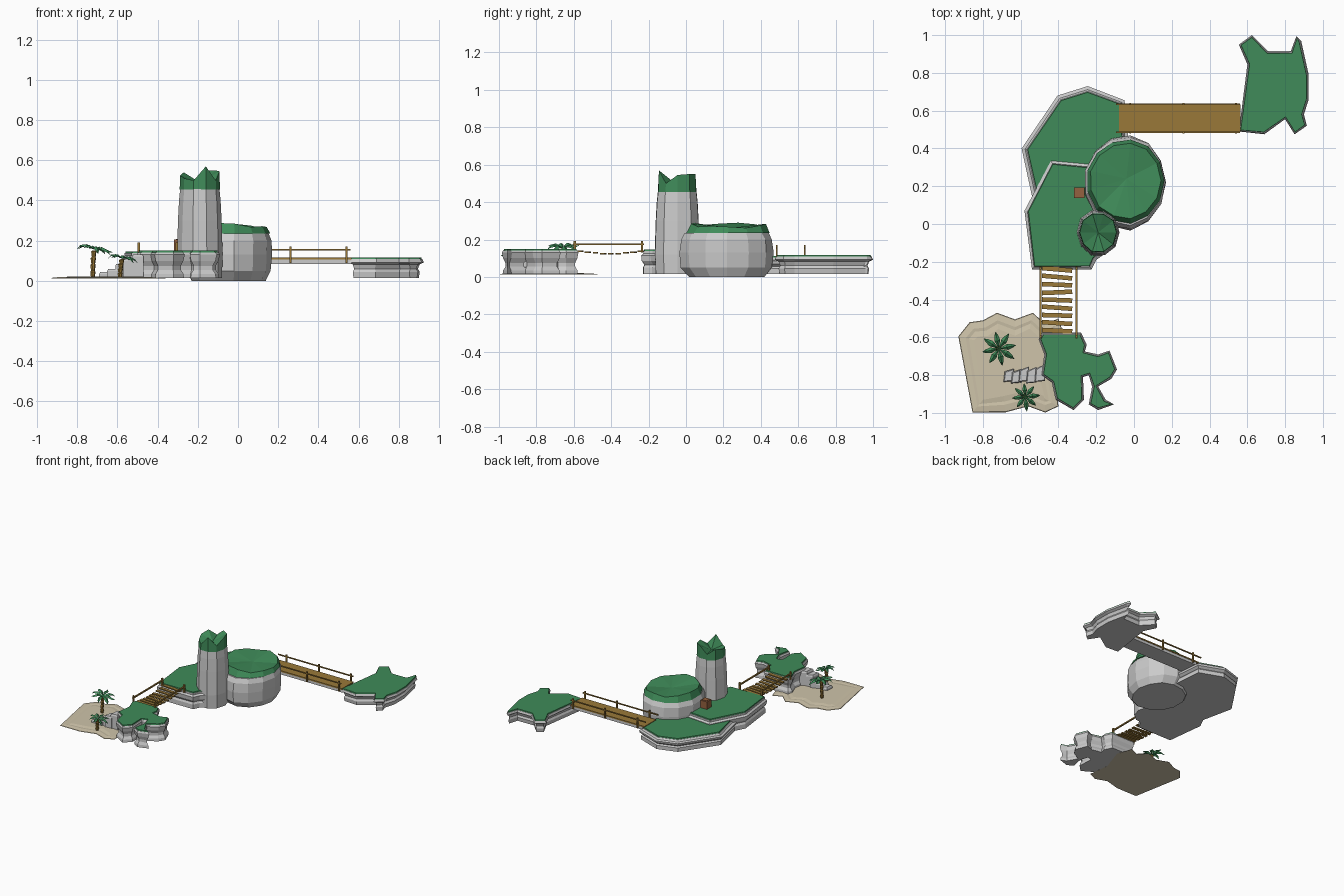
import bpy, bmesh, math, random
from mathutils import Vector

if "Cube" in bpy.data.objects:
    bpy.data.objects.remove(bpy.data.objects["Cube"])

random.seed(4)

def mat(name, c):
    m = bpy.data.materials.new(name)
    m.diffuse_color = (*c, 1)
    m.use_nodes = True
    m.node_tree.nodes["Principled BSDF"].inputs["Base Color"].default_value = m.diffuse_color
    return m

GRASS = mat("grass", (0.05, 0.26, 0.10))
WOOD = mat("wood", (0.32, 0.19, 0.04))
SAND = mat("sand", (0.62, 0.55, 0.40))
CRATE = mat("crate_wood", (0.30, 0.12, 0.05))

def make(name, verts, faces, material=None):
    me = bpy.data.meshes.new(name)
    me.from_pydata([tuple(v) for v in verts], [], faces)
    bm = bmesh.new()
    bm.from_mesh(me)
    bmesh.ops.recalc_face_normals(bm, faces=bm.faces)
    bm.to_mesh(me)
    bm.free()
    ob = bpy.data.objects.new(name, me)
    bpy.context.collection.objects.link(ob)
    if material:
        me.materials.append(material)
    return ob

def loft(name, rings, material=None, top_centre=None):
    """Skin closed rings of equal size; cap both ends."""
    n = len(rings[0])
    verts = [p for r in rings for p in r]
    faces = [(k*n+i, k*n+(i+1) % n, (k+1)*n+(i+1) % n, (k+1)*n+i)
             for k in range(len(rings)-1) for i in range(n)]
    faces.append(tuple(range(n))[::-1])
    t = (len(rings)-1)*n
    if top_centre:
        verts.append(top_centre)
        faces += [(t+i, t+(i+1) % n, len(verts)-1) for i in range(n)]
    else:
        faces.append(tuple(range(t, t+n)))
    return make(name, verts, faces, material)

def inset(pts, d):
    """Move a polygon outline inwards by d."""
    n = len(pts)
    area = sum(pts[i-1][0]*pts[i][1]-pts[i][0]*pts[i-1][1] for i in range(n))
    s = 1 if area > 0 else -1
    out = []
    for i in range(n):
        p, a, b = Vector(pts[i]), Vector(pts[i-1]), Vector(pts[(i+1) % n])
        e1, e2 = (p-a).normalized(), (b-p).normalized()
        nrm = (Vector((-e1.y, e1.x))+Vector((-e2.y, e2.x)))*s
        nrm = nrm.normalized() if nrm.length > 1e-4 else Vector((0, 0))
        out.append(tuple(p+nrm*d*1.15))
    return out

def island(name, outline, levels, turf=0.008):
    """Layered rock cliff with a thin turf slab; levels are (z, inset)."""
    ring = lambda z, d: [(x, y, z) for x, y in inset(outline, d)]
    loft(name + "_rock", [ring(z, d) for z, d in levels])
    z, d = levels[-1]
    loft(name + "_turf", [ring(z, d+0.003), ring(z+turf, d+0.005)], GRASS)

def box(name, lo, hi, material=None, turn=0):
    c, h = (Vector(lo)+Vector(hi))/2, (Vector(hi)-Vector(lo))/2
    ca, sa = math.cos(turn), math.sin(turn)
    q = [(-1, -1), (1, -1), (1, 1), (-1, 1)]
    ring = lambda k: [(c.x+a*h.x*ca-b*h.y*sa, c.y+a*h.x*sa+b*h.y*ca, c.z+k*h.z) for a, b in q]
    return loft(name, [ring(-1), ring(1)], material)

def round_ring(cx, cy, rx, ry, z, n, jit):
    return [(cx+rx*j*math.cos(2*math.pi*i/n), cy+ry*j*math.sin(2*math.pi*i/n),
             z[i] if isinstance(z, list) else z) for i, j in enumerate(jit)]

# right-hand island
island("east_island",
       [(.555, .95), (.624, 1.0), (.71, .915), (.83, .915), (.86, .995), (.885, .97), (.925, .79),
        (.925, .66), (.90, .58), (.915, .52), (.85, .475), (.80, .555), (.69, .475), (.555, .49), (.60, .845)],
       [(.015, .022), (.045, .018), (.06, .026), (.082, .018), (.092, 0), (.108, .006)])

# front island
island("south_island",
       [(-.485, -.575), (-.28, -.575), (-.25, -.64), (-.26, -.675), (-.19, -.69), (-.13, -.67), (-.09, -.77),
        (-.12, -.82), (-.19, -.86), (-.15, -.93), (-.105, -.955), (-.19, -.985), (-.24, -.955), (-.222, -.86),
        (-.24, -.80), (-.27, -.81), (-.265, -.93), (-.32, -.985), (-.415, -.93), (-.435, -.84),
        (-.49, -.80), (-.475, -.69), (-.505, -.61)],
       [(.015, .004), (.035, .006), (.055, .018), (.075, .018), (.10, .006), (.13, 0), (.142, .006)])

# two-tier main plateau
island("lower_plateau",
       [(-.595, .40), (-.405, .68), (-.245, .73), (-.05, .655), (-.03, .45), (.0, .2), (-.15, 0), (-.50, 0), (-.53, .1)],
       [(.015, .012), (.045, .012), (.055, .02), (.07, .003), (.085, 0), (.09, .016), (.103, .024)])
island("upper_plateau",
       [(-.58, .07), (-.44, .335), (-.22, .315), (-.10, .12), (-.10, -.12), (-.20, -.19), (-.225, -.24), (-.54, -.24)],
       [(.015, .012), (.05, .012), (.065, .02), (.085, .004), (.115, 0), (.125, .014), (.138, .014)])

# large boulder with turf cap
n = 13
jit = [random.uniform(.96, 1.02) for _ in range(n)]
prof = [(0, .19, .205), (.05, .212, .25), (.13, .218, .258), (.20, .218, .25), (.235, .205, .23)]
loft("boulder_rock", [round_ring(-.045, .22, rx, ry, z, n, [j*random.uniform(.985, 1.015) for j in jit])
                      for z, rx, ry in prof])
rim = [.268, .262, .275, .284, .272, .282, .29, .285, .278, .288, .285, .268, .272]
loft("boulder_turf", [round_ring(-.042, .227, .208, .228, .236, n, jit),
                      round_ring(-.042, .23, .19, .205, rim, n, jit)], GRASS, (-.04, .24, .262))

# rock tower with jagged turf crown
n = 10
jit = [random.uniform(.97, 1.03) for _ in range(n)]
loft("tower_rock", [round_ring(-.19, -.045, r, r*1.12, z, n, jit)
                    for z, r in [(.015, .108), (.12, .112), (.30, .107), (.40, .102), (.46, .096)]])
crown = [.545, .55, .55, .50, .54, .525, .51, .50, .57, .50]
loft("tower_crown", [round_ring(-.19, -.045, .099, .108, .455, n, jit),
                     round_ring(-.19, -.045, .096, .104, crown, n, jit)], GRASS, (-.19, -.045, .49))

# crate
box("crate", (-.318, .137, .145), (-.262, .193, .205), CRATE)
box("crate_lid_panel", (-.308, .147, .205), (-.272, .183, .208), CRATE)

# long deck bridge with handrails
box("deck_beam", (-.06, .492, .084), (.565, .628, .106))
box("deck_boards", (-.08, .488, .106), (.565, .632, .116), WOOD)
for k, y in enumerate((.485, .635)):
    box(f"deck_rail_{k}", (-.095, y-.004, .151), (.56, y+.004, .159), WOOD)
    for i, x in enumerate((-.02, .262, .54)):
        box(f"deck_post_{k}_{i}", (x-.005, y-.005, .09), (x+.005, y+.005, .172), WOOD)

# sagging slat bridge
N = 9
for i in range(N):
    t = i/(N-1)
    y = -.565+t*.325
    z = .138-.014*math.sin(math.pi*t)
    box(f"slat_{i}", (-.487, y-.012, z-.004), (-.327, y+.012, z+.004), WOOD, random.uniform(-.09, .05))
for k, x in enumerate((-.495, -.305)):
    box(f"rope_rail_{k}", (x-.005, -.605, .170), (x+.005, -.225, .180), WOOD)
    for i, y in enumerate((-.595, -.235)):
        box(f"rail_post_{k}_{i}", (x-.006, y-.006, .13), (x+.006, y+.006, .192), WOOD)

# stone steps from the beach
for i, (x, top) in enumerate([(-.665, .045), (-.625, .06), (-.585, .085), (-.545, .11), (-.50, .132)]):
    d = .004*(-1)**i
    base = [(x-.026, -.84+d), (x+.03, -.835+d), (x+.03, -.77+d+.006*i), (x-.02, -.785+d+.004*i)]
    loft(f"step_stone_{i}", [[(a, b, .015) for a, b in base], [(a, b, top-.012) for a, b in base],
                             [(a, b, top) for a, b in inset(base, .006)]])

# beach
shore = [(-.93, -.595), (-.87, -.52), (-.80, -.51), (-.725, -.47), (-.63, -.505), (-.535, -.47), (-.47, -.53),
         (-.40, -.50), (-.36, -.62), (-.42, -.80), (-.40, -.965), (-.47, -.998), (-.56, -.965), (-.68, -.997), (-.855, -.997)]
loft("beach", [[(x, y, z) for x, y in inset(shore, d)]
               for z, d in [(.012, 0), (.015, .003), (.019, .035), (.017, .05), (.021, .075)]], SAND)

# palms
def palm(name, x, y, base, top, r, lean, turn):
    rings = []
    for k in range(5):
        t = k/4
        z = base+(top-base)*t
        for zz, rr in ((z, .010), (z+(top-base)*.2, .014)) if k < 4 else ((z, .009),):
            rings.append(round_ring(x+lean*t*t-lean, y, rr, rr, zz, 7, [1]*7))
    loft(name + "_trunk", rings, WOOD)
    verts, faces = [], []
    for i in range(8):
        a = turn+i*math.pi/4
        L = r*random.uniform(.88, 1.05)
        tilt = -.2*math.cos(a)
        droop = random.uniform(-.22, .12)
        o = len(verts)
        for u, v, h in [(0, 0, 0), (.45, 0, .2), (.5, .17, .08), (.5, -.17, .08), (1, 0, droop), (.8, .1, 0), (.8, -.1, 0), (.78, 0, .1)]:
            verts.append((x+L*(u*math.cos(a)-v*math.sin(a)), y+L*(u*math.sin(a)+v*math.cos(a)),
                          top+L*(h+u*tilt)+.004))
        faces += [tuple(o+j for j in f) for f in
                  [(0, 1, 2), (0, 3, 1), (1, 7, 5, 2), (3, 6, 7, 1), (7, 4, 5), (6, 4, 7)]]
    make(name + "_fronds", verts, faces, GRASS)

palm("tall_palm", -.715, -.66, .018, .152, .102, .008, .2)
palm("short_palm", -.575, -.915, .018, .108, .076, .012, .1)
